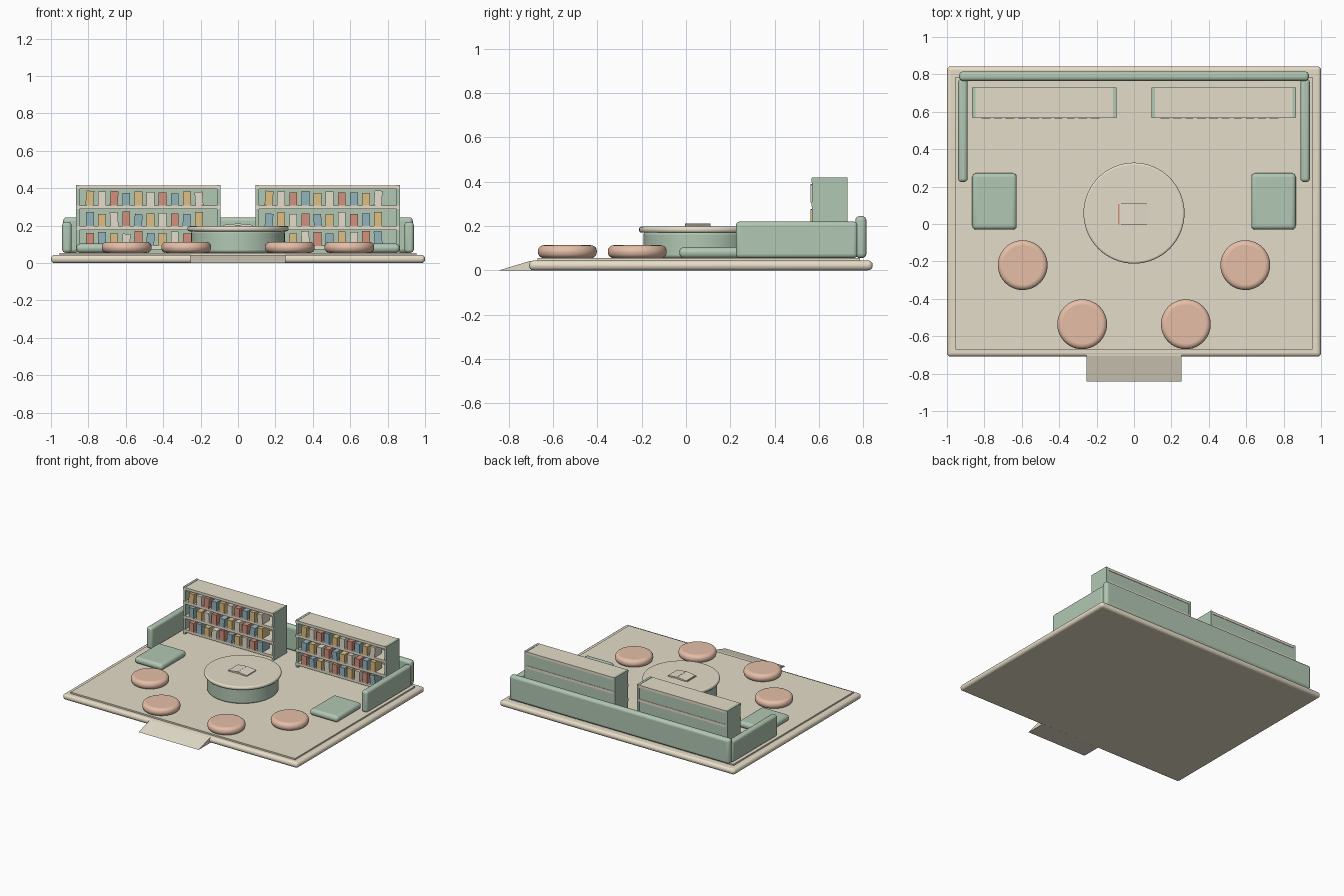
import bpy, bmesh, math, random
from mathutils import Matrix

random.seed(4)
cube = bpy.data.objects.get("Cube")
if cube:
    bpy.data.objects.remove(cube, do_unlink=True)


def material(name, r, g, b):
    """Make a flat material from 0-255 display values."""
    col = [(c / 255) ** 2.2 for c in (r, g, b)] + [1.0]
    m = bpy.data.materials.new(name)
    m.use_nodes = True
    m.diffuse_color = col
    m.node_tree.nodes["Principled BSDF"].inputs["Base Color"].default_value = col
    return m


trim = material("warm cream", 230, 220, 198)
tan = material("pale tan", 227, 219, 200)
sage = material("sage green", 176, 198, 178)
peach = material("peach", 229, 189, 166)
gold = material("book gold", 219, 189, 130)
cream = material("book cream", 228, 220, 203)
red = material("book red", 210, 143, 125)
blue = material("book blue", 146, 178, 188)
BOOKS = [gold, cream, red, blue]


def finish(name, bm, mat, bevel=0, segments=4):
    mesh = bpy.data.meshes.new(name)
    bmesh.ops.recalc_face_normals(bm, faces=bm.faces)
    bm.to_mesh(mesh)
    bm.free()
    ob = bpy.data.objects.new(name, mesh)
    bpy.context.collection.objects.link(ob)
    mesh.materials.append(mat)
    if bevel:
        mod = ob.modifiers.new("Bevel", "BEVEL")
        mod.width, mod.segments = bevel, segments
        mod.limit_method = "ANGLE"
        bpy.ops.object.select_all(action="DESELECT")
        ob.select_set(True)
        bpy.context.view_layer.objects.active = ob
        bpy.ops.object.shade_smooth_by_angle(angle=math.radians(35))
    return ob


def box(name, x, y, z, mat, bevel=0, segments=4, tilt=0):
    """Box from (min, max) ranges, tilted about the y axis."""
    bm = bmesh.new()
    size = [r[1] - r[0] for r in (x, y, z)]
    mid = [sum(r) / 2 for r in (x, y, z)]
    bmesh.ops.create_cube(bm, size=1, matrix=Matrix.Translation(mid)
                          @ Matrix.Rotation(tilt, 4, "Y") @ Matrix.Diagonal((*size, 1)))
    return finish(name, bm, mat, bevel, segments)


def disc(name, x, y, radius, z, mat, bevel):
    bm = bmesh.new()
    bmesh.ops.create_cone(bm, cap_ends=True, segments=64, radius1=radius, radius2=radius,
                          depth=z[1] - z[0], matrix=Matrix.Translation((x, y, sum(z) / 2)))
    return finish(name, bm, mat, bevel, 5)


# Floor and entry ramp
FLOOR = 0.055
box("platform", (-1, 1), (-0.709, 0.843), (0, 0.044), trim, 0.02)
box("carpet", (-0.955, 0.955), (-0.67, 0.785), (0.02, FLOOR), tan)

bm = bmesh.new()
profile = [(-0.843, 0), (-0.69, 0), (-0.69, 0.043), (-0.705, 0.042)]
side = bm.faces.new([bm.verts.new((-0.255, y, z)) for y, z in profile])
moved = bmesh.ops.extrude_face_region(bm, geom=[side])["geom"]
bmesh.ops.translate(bm, vec=(0.51, 0, 0),
                    verts=[v for v in moved if isinstance(v, bmesh.types.BMVert)])
finish("entry_ramp", bm, tan)

# Padded walls and flat mats
box("back_wall", (-0.935, 0.935), (0.765, 0.815), (FLOOR, 0.245), sage, 0.02)
for s, word in ((-1, "right"), (1, "left")):
    wall = sorted((s * 0.89, s * 0.94))
    box(word + "_side_wall", wall, (0.225, 0.775), (FLOOR, 0.22), sage, 0.018)
    mat_x = sorted((s * 0.627, s * 0.865))
    box(word + "_floor_mat", mat_x, (-0.03, 0.272), (FLOOR, 0.104), sage, 0.022)

    # Round floor cushions
    disc(word + "_outer_cushion", s * 0.595, -0.22, 0.133, (FLOOR, 0.113), peach, 0.026)
    disc(word + "_inner_cushion", s * 0.277, -0.536, 0.133, (FLOOR, 0.113), peach, 0.026)

# Round table
disc("table_base", 0, 0.058, 0.25, (FLOOR, 0.175), sage, 0.015)
disc("table_top", 0, 0.058, 0.27, (0.17, 0.197), tan, 0.011)

# Open book on the table, spine raised
box("open_book_cover", (-0.086, 0), (-0.002, 0.107), (0.196, 0.199), red)
for s, word in ((-1, "right"), (1, "left")):
    span = sorted((0, s * 0.078))
    box("open_book_page_" + word, span, (-0.005, 0.11), (0.197, 0.208), cream, tilt=s * 0.1)

# Bookcases
SHELVES = [0.083, 0.188, 0.299, 0.406]
for left, word in ((-0.865, "right"), (0.093, "left")):
    right = left + 0.772
    for n, x in enumerate((left, right - 0.018)):
        box(f"{word}_bookcase_side_{n}", (x, x + 0.018), (0.57, 0.73), (FLOOR, 0.418), sage)
    box(word + "_bookcase_back", (left + 0.01, right - 0.01), (0.705, 0.726),
        (FLOOR, 0.405), sage)
    for row, z in enumerate(SHELVES):
        box(f"{word}_bookcase_shelf_{row}", (left + 0.001, right - 0.001), (0.566, 0.729),
            (z - 0.01, z + 0.01), tan)

    # Books in a repeating colour order, a few leaning
    for row, z in enumerate(SHELVES[:3]):
        for n in range(10):
            x = left + 0.073 + n * 0.0648
            base = z + 0.009
            tall = random.uniform(0.064, 0.08)
            lean = random.choice((0, 0, 0, 0, 0.08, -0.08))
            box(f"{word}_book_{row}_{n}", (x - 0.021, x + 0.021), (0.563, 0.65),
                (base, base + tall), BOOKS[(n + row + 2) % 4], tilt=lean)
